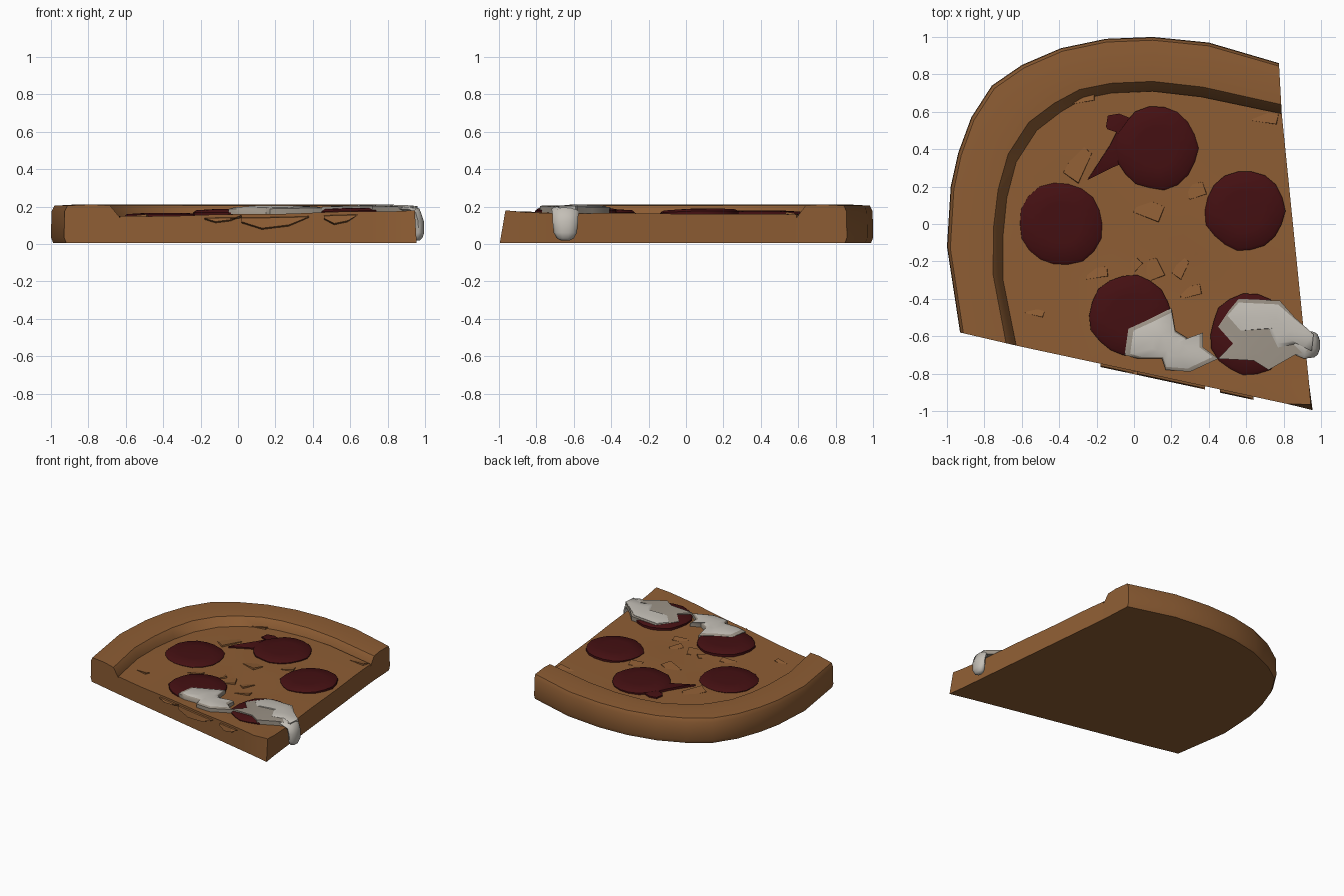
import bpy, bmesh, math, random
from mathutils import Vector

random.seed(4)
if "Cube" in bpy.data.objects:
    bpy.data.objects.remove(bpy.data.objects["Cube"], do_unlink=True)


def material(name, r, g, b):
    m = bpy.data.materials.new(name)
    m.use_nodes = True
    m.diffuse_color = (r, g, b, 1)
    bsdf = m.node_tree.nodes["Principled BSDF"]
    bsdf.inputs["Base Color"].default_value = (r, g, b, 1)
    bsdf.inputs["Roughness"].default_value = 0.8
    return m


BROWN = material("baked brown", 0.27, 0.11, 0.034)
RED = material("dark red", 0.058, 0.005, 0.006)
WHITE = material("melted white", 0.55, 0.52, 0.47)
GREY = material("thin white edge", 0.33, 0.29, 0.24)


def finish(name, bm, mats, angle=35):
    bmesh.ops.recalc_face_normals(bm, faces=bm.faces)
    me = bpy.data.meshes.new(name)
    bm.to_mesh(me)
    bm.free()
    ob = bpy.data.objects.new(name, me)
    bpy.context.collection.objects.link(ob)
    for m in mats:
        me.materials.append(m)
    bpy.ops.object.select_all(action='DESELECT')
    ob.select_set(True)
    bpy.context.view_layer.objects.active = ob
    bpy.ops.object.shade_smooth_by_angle(angle=math.radians(angle))
    return ob


def loft(name, rings, mats, angle=35, rule=None):
    """Skin closed rings and cap both ends; rule picks a material per band."""
    bm = bmesh.new()
    vs = [[bm.verts.new(p) for p in ring] for ring in rings]
    n = len(vs[0])
    for k, (a, b) in enumerate(zip(vs, vs[1:])):
        for i in range(n):
            f = bm.faces.new((a[i], a[(i + 1) % n], b[(i + 1) % n], b[i]))
            f.material_index = rule(k) if rule else 0
    bm.faces.new(vs[0][::-1])
    f = bm.faces.new(vs[-1])
    f.material_index = rule(len(vs)) if rule else 0
    bmesh.ops.triangulate(bm, faces=[f for f in bm.faces if len(f.verts) > 4])
    return finish(name, bm, mats, angle)


def surface(x, y):
    """Height of the lumpy topping layer."""
    wave = 0.005 * math.sin(7 * x + 3 * y) * math.cos(6 * y - 2 * x)
    return 0.15 + 0.012 * x + 0.02 * max(0, -y - 0.3) + wave


# Crust: one profile swept between the outer and inner arcs
outer = [(-.93, -.58), (-1, -.12), (-.98, .2), (-.94, .38), (-.87, .57), (-.76, .74),
         (-.6, .85), (-.39, .94), (-.15, .99), (.1, 1), (.4, .97), (.775, .86)]
inner = [(-.63, -.65), (-.7, -.3), (-.7, -.06), (-.68, .14), (-.63, .33), (-.52, .5),
         (-.39, .6), (-.27, .67), (-.12, .7), (.1, .71), (.36, .68), (.79, .59)]
profile = [(.04, .005), (0, .035), (.01, .175), (.06, .205), (.5, .212), (.82, .205),
           (1, .14), (1, .005)]
rings = []
for o, i in zip(outer, inner):
    o, i = Vector(o), Vector(i)
    rings.append([(*o.lerp(i, t), z) for t, z in profile])
loft("crust", rings, [BROWN], 40)

# Bread wedge: rows running from the inner arc to the tip
tip = Vector((.95, -.99))
bm = bmesh.new()
ROWS = 12
top, low = [], []
for r in range(ROWS):
    pts = [Vector(p).lerp(tip, r / ROWS) for p in inner]
    top.append([bm.verts.new((p.x, p.y, surface(p.x, p.y))) for p in pts])
    low.append([bm.verts.new((p.x, p.y, .005)) for p in pts])
tip_top = bm.verts.new((.945, -.965, .18))
tip_low = bm.verts.new((.955, -.995, .005))
n = len(inner)
for grid, end in ((top, tip_top), (low, tip_low)):
    for a, b in zip(grid, grid[1:]):
        for i in range(n - 1):
            bm.faces.new((a[i], a[i + 1], b[i + 1], b[i]))
    for i in range(n - 1):
        bm.faces.new((grid[-1][i], grid[-1][i + 1], end))
for side in (0, n - 1):
    a = [row[side] for row in top] + [tip_top]
    b = [row[side] for row in low] + [tip_low]
    for i in range(ROWS):
        bm.faces.new((a[i], a[i + 1], b[i + 1], b[i]))
finish("bread_wedge", bm, [BROWN], 40)


def pepperoni(name, x, y, r, lift, tilt=(0, 0)):
    """Slightly uneven disc with a rounded rim, leaning by tilt."""
    N = 18
    wob = [r * random.uniform(.96, 1.03) for _ in range(N)]
    rings = []
    for s, h in ((1, -.04), (1, .0), (.93, .012), (.5, .018)):
        ring = []
        for k in range(N):
            a = math.tau * k / N
            dx, dy = s * wob[k] * math.cos(a), s * wob[k] * math.sin(a)
            z = surface(x, y) + lift + h + tilt[0] * dx + tilt[1] * dy
            ring.append((x + dx, y + dy, z))
        rings.append(ring)
    return loft(name, rings, [RED], 40)


pepperoni("pepperoni_left", -.39, .0, .225, .004)
pepperoni("pepperoni_back", .12, .405, .222, .012)
pepperoni("pepperoni_right", .59, .07, .215, .014, (.04, .02))
pepperoni("pepperoni_front", -.02, -.49, .22, .01)
pepperoni("pepperoni_tip", .62, -.59, .215, .014, (.02, 0))


def patch(name, outline, steps, mats, rule=None):
    """Thin domed patch lying on the topping: steps are (scale, lift)."""
    c = sum((Vector(p) for p in outline), Vector((0, 0))) / len(outline)
    rings = []
    for s, h in steps:
        pts = [c.lerp(Vector(p), s) for p in outline]
        rings.append([(p.x, p.y, surface(p.x, p.y) + h) for p in pts])
    return loft(name, rings, mats, 50, rule)


# Smeared tail and nub of the back pepperoni
patch("pepperoni_tail", [(-.25, .235), (-.13, .42), (-.09, .5), (-.15, .52), (-.14, .58),
                         (-.08, .59), (.02, .55), (.0, .35), (-.12, .3)],
      [(1, -.02), (1, .012), (.8, .018)], [RED])

# Melted white patches with a thinner rim
patch("front_melt", [(-.05, -.7), (-.03, -.56), (.08, -.51), (.2, -.45), (.22, -.57),
                     (.3, -.62), (.37, -.58), (.37, -.66), (.45, -.72), (.3, -.79),
                     (.17, -.78), (.15, -.72), (.02, -.72)],
      [(1, -.01), (1, .028), (.88, .036), (.4, .044)], [WHITE, GREY],
      lambda k: 1 if k < 2 else 0)
patch("tip_melt_edge", [(.45, -.72), (.53, -.64), (.45, -.55), (.51, -.46), (.56, -.4),
                        (.78, -.41), (.86, -.5), (.95, -.58), (.94, -.68), (.86, -.7),
                        (.72, -.78), (.64, -.73)],
      [(1, 0), (1, .034), (.7, .037)], [GREY])
patch("tip_melt", [(.57, -.57), (.5, -.49), (.56, -.42), (.77, -.43), (.86, -.51),
                   (.96, -.59), (.95, -.68), (.87, -.64), (.77, -.66), (.72, -.56)],
      [(1, .02), (1, .038), (.8, .043), (.4, .046)], [WHITE])

# Drip hanging over the side: ellipses along a bent path
rings = []
for x, z, bend, wide, thick in ((.8, .19, 0, .09, .012), (.91, .187, 10, .075, .018),
                                (.95, .17, 45, .07, .03), (.963, .12, 85, .068, .032),
                                (.965, .06, 90, .062, .032), (.96, .03, 90, .045, .026),
                                (.958, .018, 90, .02, .012)):
    b = math.radians(bend)
    ring = []
    for k in range(10):
        a = math.tau * k / 10
        t = thick * math.sin(a)
        y = -.645 + wide * math.cos(a) + (.06 if x == .8 else 0)
        ring.append((x + t * math.sin(b), y, z + t * math.cos(b)))
    rings.append(ring)
loft("side_drip", rings, [WHITE], 60)


# Broken flakes of topping: small tilted chips
def flake(name, x, y, w, d, turn, lean):
    c, s = math.cos(turn), math.sin(turn)
    rings = []
    for scale, h in ((1.1, -.03), (1, .004)):
        ring = []
        for u, v in ((-1, -.8), (.9, -1), (1, .7), (-.7, 1)):
            dx, dy = u * w * scale, v * d * scale
            px, py = x + dx * c - dy * s, y + dx * s + dy * c
            ring.append((px, py, surface(px, py) + h + lean * (u - v) * .5))
        rings.append(ring)
    loft(name, rings, [BROWN], 20)


for k, (x, y, w, d, turn) in enumerate((
        (.08, .08, .075, .05, -.3), (.1, -.24, .045, .06, .5), (.25, -.23, .03, .06, -.4),
        (-.3, .33, .05, .1, -.4), (.33, .18, .05, .04, .4), (-.53, -.47, .05, .02, -.2),
        (-.2, -.26, .06, .03, .2), (.3, -.36, .06, .03, .3), (0, -.22, .04, .03, .9),
        (.7, .57, .07, .03, -.1), (-.27, .67, .06, .02, .2))):
    flake(f"topping_flake_{k + 1}", x, y, w, d, turn, .01)

# Ragged lip chips along the front cut
for k, (x, half, low_z) in enumerate(((.2, .18, .075), (-.08, .1, .11), (.55, .09, .1))):
    rings = []
    for t, drop in ((-1, .6), (-.4, 1), (.4, .8), (1, .3)):
        px = x + half * t
        py = -.785 - .215 * px
        z = surface(px, py)
        bottom = z - (z - low_z) * drop
        rings.append([(px, py + .03, z - .01), (px, py - .012, z - .02),
                      (px, py - .018, bottom + .01), (px, py + .03, bottom - .01)])
    loft(f"front_lip_{k + 1}", rings, [BROWN], 15)
